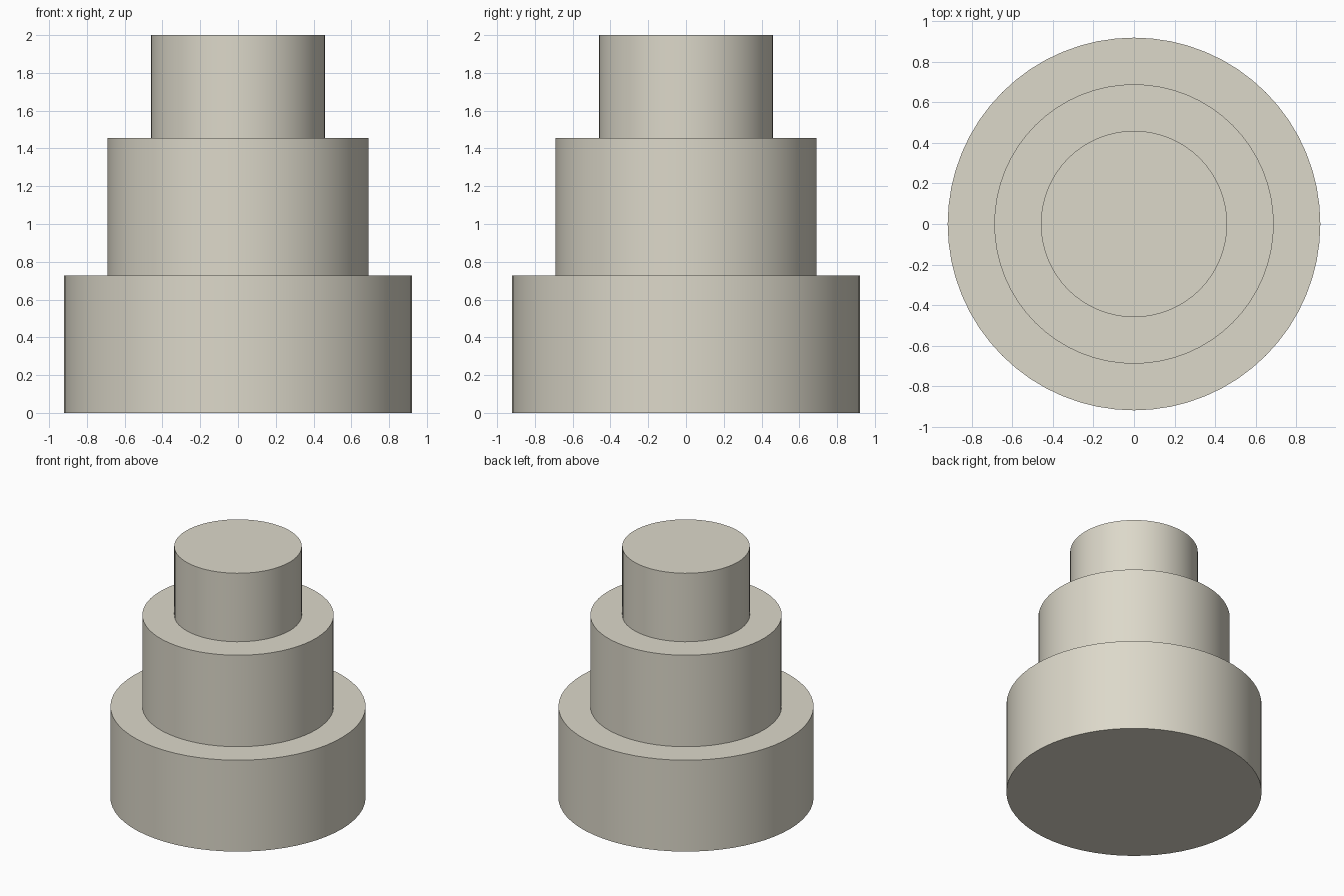
import bpy
import math

cube = bpy.data.objects.get("Cube")
if cube:
    bpy.data.objects.remove(cube, do_unlink=True)

# Single cream colour
cream = bpy.data.materials.new("cream")
cream.use_nodes = True
colour = (0.72, 0.69, 0.59, 1.0)
cream.diffuse_color = colour
cream.node_tree.nodes["Principled BSDF"].inputs["Base Color"].default_value = colour


def tier(name, radius, bottom, top):
    """Upright round tier with smooth sides and sharp rims."""
    bpy.ops.mesh.primitive_cylinder_add(
        vertices=64, radius=radius, depth=top - bottom,
        location=(0, 0, (bottom + top) / 2))
    obj = bpy.context.object
    obj.name = name
    obj.data.materials.append(cream)
    bpy.ops.object.shade_smooth_by_angle(angle=math.radians(30))
    return obj


# Three stacked tiers
tier("bottom_tier", 0.92, 0.0, 0.727)
tier("middle_tier", 0.69, 0.727, 1.455)
tier("top_tier", 0.46, 1.455, 2.0)
